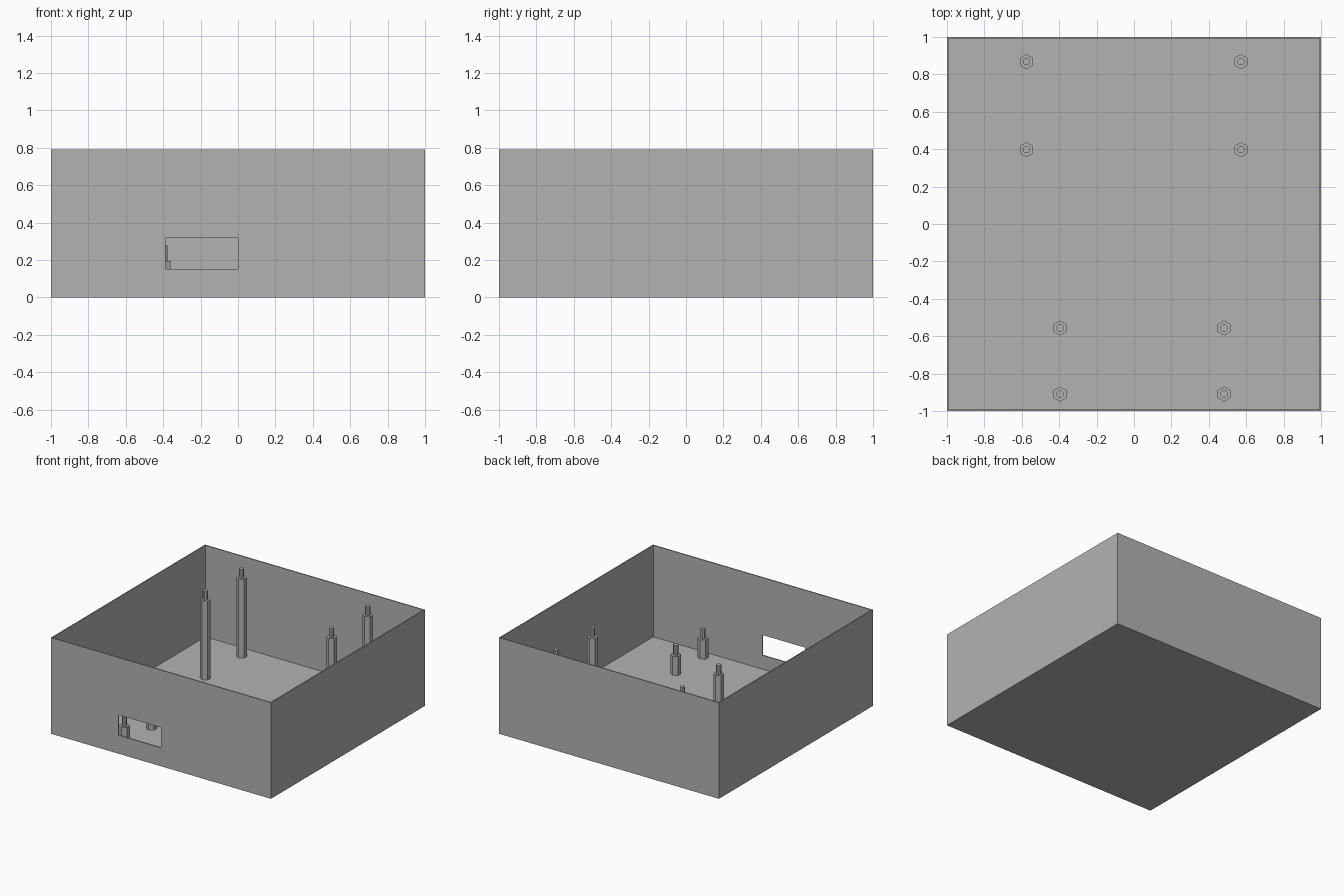
import bpy
import bmesh
import math
from mathutils import Matrix, Vector

default = bpy.data.objects.get("Cube")
if default:
    bpy.data.objects.remove(default, do_unlink=True)

HEIGHT, WALL, FLOOR = 0.79, 0.0125, 0.0375

# Single grey plastic
grey = bpy.data.materials.new("grey plastic")
grey.use_nodes = True
colour = (0.45, 0.45, 0.45, 1)
grey.diffuse_color = colour
grey.node_tree.nodes["Principled BSDF"].inputs["Base Color"].default_value = colour


def finish(bm, name):
    mesh = bpy.data.meshes.new(name)
    bm.to_mesh(mesh)
    bm.free()
    mesh.materials.append(grey)
    obj = bpy.data.objects.new(name, mesh)
    bpy.context.collection.objects.link(obj)
    return obj


def add_box(bm, low, high):
    low, high = Vector(low), Vector(high)
    place = Matrix.Translation((low + high) / 2) @ Matrix.Diagonal((*(high - low), 1))
    return bmesh.ops.create_cube(bm, size=1, matrix=place)["verts"]


def add_prism(bm, x, y, bottom, top, radius, sides):
    place = Matrix.Translation((x, y, (bottom + top) / 2)) @ Matrix.Rotation(math.pi / sides * (sides != 6), 4, "Z")
    verts = bmesh.ops.create_cone(bm, cap_ends=True, segments=sides, radius1=radius,
                                  radius2=radius, depth=top - bottom, matrix=place)["verts"]
    return verts


# Open tray: inset the top of a block and sink it to the floor
bm = bmesh.new()
add_box(bm, (-1, -1, 0), (1, 1, HEIGHT))
bm.normal_update()
lid = [f for f in bm.faces if f.normal.z > 0.9]
bmesh.ops.inset_region(bm, faces=lid, thickness=WALL)
well = bmesh.ops.extrude_face_region(bm, geom=lid)
bmesh.ops.delete(bm, geom=lid, context="FACES_ONLY")
bmesh.ops.translate(bm, vec=(0, 0, FLOOR - HEIGHT),
                    verts=[v for v in well["geom"] if isinstance(v, bmesh.types.BMVert)])
bmesh.ops.recalc_face_normals(bm, faces=bm.faces)
tray = finish(bm, "tray")

# Port opening through the front wall
bm = bmesh.new()
add_box(bm, (-0.388, -1.1, 0.152), (0, -0.96, 0.318))
cutter = finish(bm, "port_cutter")
cutter.hide_render = True
cut = tray.modifiers.new("port", "BOOLEAN")
cut.operation, cut.solver, cut.object = "DIFFERENCE", "EXACT", cutter
bpy.context.view_layer.objects.active = tray
bpy.ops.object.modifier_apply(modifier=cut.name)
bpy.data.objects.remove(cutter, do_unlink=True)


# Hexagonal standoffs with a locating pin on top
def standoff(name, x, y, shoulder, tip):
    bm = bmesh.new()
    add_prism(bm, x, y, FLOOR, shoulder, 0.04, 6)
    add_prism(bm, x, y, shoulder, tip, 0.02, 8)
    finish(bm, name)


for side, tall_x, short_x in (("right", -0.575, -0.395), ("left", 0.572, 0.482)):
    for row, tall_y, short_y in (("front", 0.397, -0.909), ("back", 0.868, -0.556)):
        standoff(f"tall_standoff_{row}_{side}", tall_x, tall_y, 0.685, 0.76)
        standoff(f"short_standoff_{row}_{side}", short_x, short_y, 0.196, 0.278)
